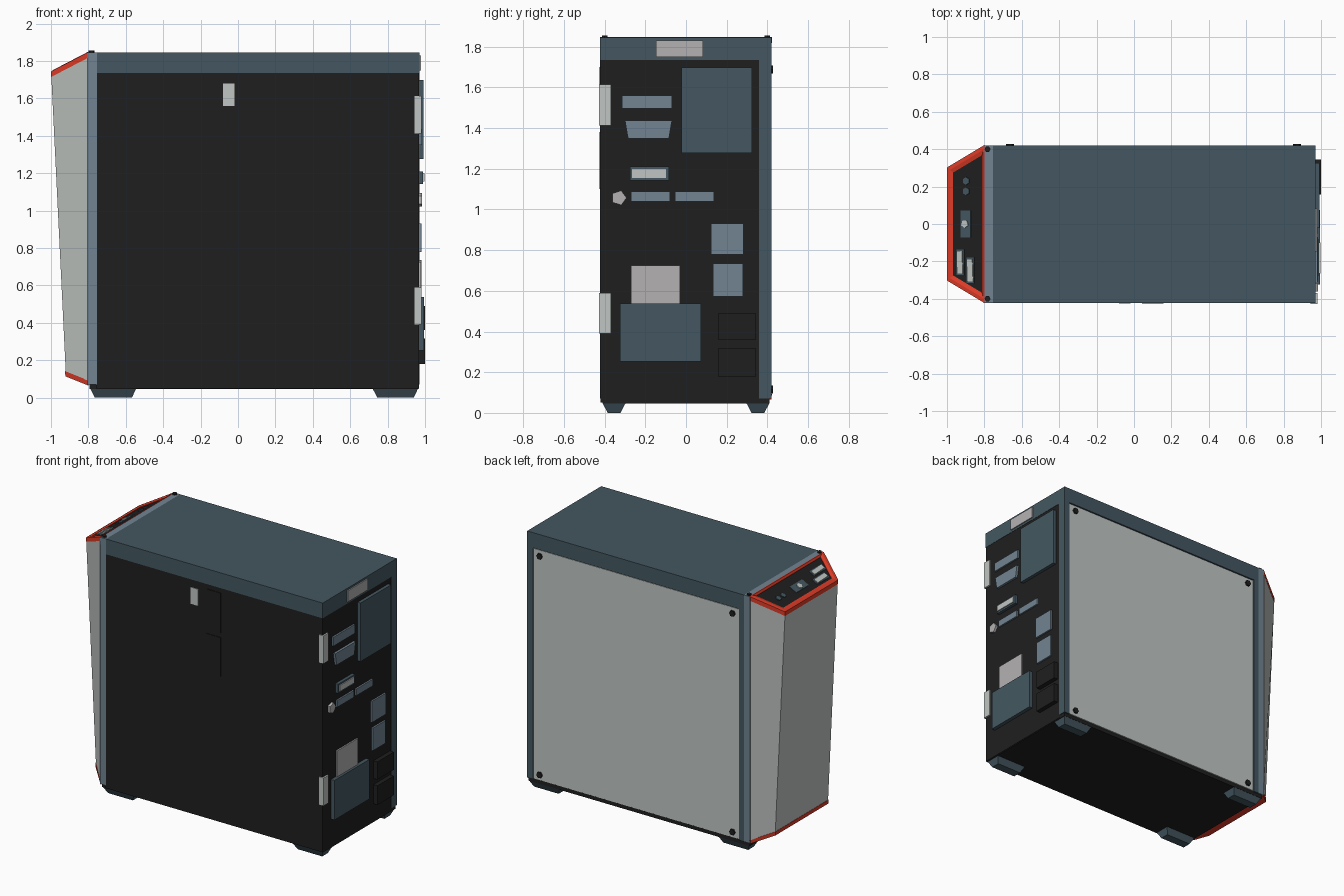
import bpy, bmesh, math
from mathutils import Matrix, Vector

if "Cube" in bpy.data.objects:
    bpy.data.objects.remove(bpy.data.objects["Cube"])


def mat(name, rgb):
    m = bpy.data.materials.new(name)
    m.diffuse_color = [(c / 255) ** 2.2 for c in rgb] + [1]
    m.use_nodes = True
    m.node_tree.nodes["Principled BSDF"].inputs["Base Color"].default_value = m.diffuse_color
    return m


BLACK = mat("black", (36, 36, 36))
SLATE = mat("slate", (70, 88, 97))
BLUE = mat("light_slate", (112, 131, 144))
PALE = mat("pale_grey", (191, 197, 194))
GREY = mat("warm_grey", (178, 176, 176))
RED = mat("red", (222, 62, 44))


def loft(name, rings, m, closed=False):
    """Skin a list of equal-length rings; closed joins last ring to first."""
    bm = bmesh.new()
    vs = [[bm.verts.new(p) for p in r] for r in rings]
    n = len(vs[0])
    for a, b in zip(vs, vs[1:] + (vs[:1] if closed else [])):
        for i in range(n):
            j = (i + 1) % n
            bm.faces.new((a[i], a[j], b[j], b[i]))
    if not closed:
        bm.faces.new(vs[0])
        bm.faces.new(vs[-1])
    bmesh.ops.recalc_face_normals(bm, faces=bm.faces)
    me = bpy.data.meshes.new(name)
    bm.to_mesh(me)
    bm.free()
    me.materials.append(m)
    ob = bpy.data.objects.new(name, me)
    bpy.context.collection.objects.link(ob)
    return ob


def rect(x0, x1, y0, y1, z):
    return [(x0, y0, z), (x1, y0, z), (x1, y1, z), (x0, y1, z)]


def box(name, x0, x1, y0, y1, z0, z1, m):
    return loft(name, [rect(x0, x1, y0, y1, z0), rect(x0, x1, y0, y1, z1)], m)


def disc(name, centre, axis, r, depth, m, n=6):
    """Low-poly disc whose base sits at centre and grows along axis."""
    rot = Vector(axis).to_track_quat('Z', 'Y').to_matrix()
    ring = lambda h: [Vector(centre) + rot @ Vector((r * math.cos(2 * math.pi * i / n),
                      r * math.sin(2 * math.pi * i / n), h)) for i in range(n)]
    return loft(name, [ring(0), ring(depth)], m)


# Main body, bottom plate, top cover, front strip
box("body", -0.76, 0.968, -0.42, 0.36, 0.05, 1.736, BLACK)
box("bottom_plate", -0.795, 0.965, -0.41, 0.41, 0.045, 0.072, BLACK)
box("top_cover", -0.755, 0.97, -0.422, 0.42, 1.735, 1.845, SLATE)
box("front_strip", -0.805, -0.755, -0.422, 0.42, 0.07, 1.845, BLUE)

# Left side frame with pale window and corner screws
box("side_frame_back", -0.755, 0.97, 0.36, 0.405, 0.07, 1.735, SLATE)
box("side_frame_rear_post", 0.925, 0.97, 0.40, 0.42, 0.07, 1.735, SLATE)
box("side_frame_front_post", -0.755, -0.715, 0.40, 0.42, 0.07, 1.735, SLATE)
box("side_window", -0.713, 0.923, 0.40, 0.415, 0.075, 1.73, PALE)
for x in (-0.663, 0.872):
    for z in (0.115, 1.688):
        disc("window_screw", (x, 0.412, z), (0, 1, 0), 0.022, 0.015, BLACK)

# Screws on top of the front strip
for y in (-0.4, 0.4):
    disc("strip_screw", (-0.783, y, 1.84), (0, 0, 1), 0.016, 0.015, BLACK)

# Tapered feet
for x0, x1 in ((-0.79, -0.545), (0.72, 0.962)):
    for y0, y1 in ((-0.41, -0.297), (0.297, 0.41)):
        loft("foot", [rect(x0 + .025, x1 - .022, y0 + .025, y1 - .025, 0),
                      rect(x0, x1, y0, y1, 0.048)], SLATE)

# Right side panel details
box("side_latch", -0.08, -0.02, -0.424, -0.41, 1.56, 1.68, PALE)
box("side_plate_upper", 0.043, 0.158, -0.424, -0.41, 1.414, 1.70, BLACK)
box("side_plate_lower", 0.043, 0.158, -0.424, -0.41, 1.10, 1.38, BLACK)

# Hinges wrapping the rear right edge
for z in (0.39, 1.413):
    box("hinge", 0.943, 0.98, -0.427, -0.369, z, z + 0.2, PALE)

# Rear parts: name, y range, z range, outer x, material
rear = [
    ("rear_fan", -0.022, 0.325, 1.277, 1.698, 0.992, SLATE),
    ("rear_badge_plate", -0.147, 0.083, 1.75, 1.83, 0.978, GREY),
    ("rear_port_wide", -0.314, -0.069, 1.496, 1.56, 0.98, BLUE),
    ("rear_socket_frame", -0.275, -0.084, 1.143, 1.21, 0.990, SLATE),
    ("rear_socket", -0.265, -0.098, 1.155, 1.198, 0.997, PALE),
    ("rear_slot_a", -0.27, -0.079, 1.04, 1.088, 0.98, BLUE),
    ("rear_slot_b", -0.054, 0.138, 1.04, 1.088, 0.98, BLUE),
    ("rear_port_upper", 0.123, 0.283, 0.779, 0.931, 0.98, BLUE),
    ("rear_port_lower", 0.133, 0.28, 0.572, 0.735, 0.98, BLUE),
    ("rear_label", -0.27, -0.03, 0.53, 0.725, 0.978, GREY),
    ("power_supply", -0.324, 0.074, 0.253, 0.538, 0.995, SLATE),
    ("rear_vent_upper", 0.157, 0.344, 0.361, 0.489, 1.0, BLACK),
    ("rear_vent_lower", 0.157, 0.344, 0.179, 0.317, 1.0, BLACK),
]
for name, y0, y1, z0, z1, x, m in rear:
    box(name, 0.96, x, y0, y1, z0, z1, m)
trap = [(-0.3, 1.437), (-0.069, 1.437), (-0.084, 1.35), (-0.285, 1.35)]
loft("rear_port_tapered", [[(x, y, z) for y, z in trap] for x in (0.96, 0.985)], BLUE)
disc("rear_knob", (0.96, -0.33, 1.057), (1, 0, 0), 0.038, 0.025, GREY, 5)


# Front panel: trapezoid plan, sloping top and bottom
def plan(xf, yf, xb, yb, zfun, dz=0):
    return [(x, y, zfun(x) + dz) for x, y in ((xb, yb), (xf, yf), (xf, -yf), (xb, -yb))]


top = lambda x: 1.85 + 0.52 * (x + 0.8)
bot = lambda x: 0.065 - 0.40 * (x + 0.8)
loft("front_panel", [plan(-0.921, 0.3, -0.803, 0.42, bot, 0.025),
                     plan(-0.998, 0.3, -0.803, 0.42, top, -0.03)], PALE)
loft("bottom_trim", [plan(-0.923, 0.302, -0.80, 0.42, bot),
                     plan(-0.925, 0.302, -0.80, 0.422, bot, 0.027)], RED)
outer, mid, inner = (-1, 0.302, -0.80, 0.422), (-0.983, 0.29, -0.806, 0.397), (-0.967, 0.275, -0.812, 0.368)
loft("top_trim", [plan(*outer, top, -0.032), plan(*outer, top, -0.002), plan(*mid, top),
                  plan(*inner, top, -0.008), plan(*inner, top, -0.032)], RED, closed=True)
loft("control_plate", [plan(*inner, top, -0.035), plan(*inner, top, -0.014)], BLACK)

# Controls lying on the sloped plate
SLOPE = math.atan(0.52)
NORMAL = (-math.sin(SLOPE), 0, math.cos(SLOPE))


def control(name, x, y, w, d, h, m, yaw=0):
    ob = box(name, -w / 2, w / 2, -d / 2, d / 2, 0, h, m)
    ob.matrix_world = (Matrix.Translation((x, y, top(x) - 0.016))
                       @ Matrix.Rotation(-SLOPE, 4, 'Y') @ Matrix.Rotation(yaw, 4, 'Z'))


for y in (0.23, 0.175):
    disc("audio_jack", (-0.895, y, top(-0.895) - 0.016), NORMAL, 0.021, 0.008, SLATE)
control("power_button_base", -0.898, 0, 0.06, 0.142, 0.007, SLATE)
disc("power_button", (-0.9, 0, top(-0.9) - 0.016), NORMAL, 0.022, 0.013, PALE, 5)
for x, y in ((-0.927, -0.205), (-0.872, -0.248)):
    control("usb_frame", x, y, 0.046, 0.137, 0.006, SLATE)
    control("usb_port", x, y, 0.031, 0.118, 0.011, PALE, 0.04)
